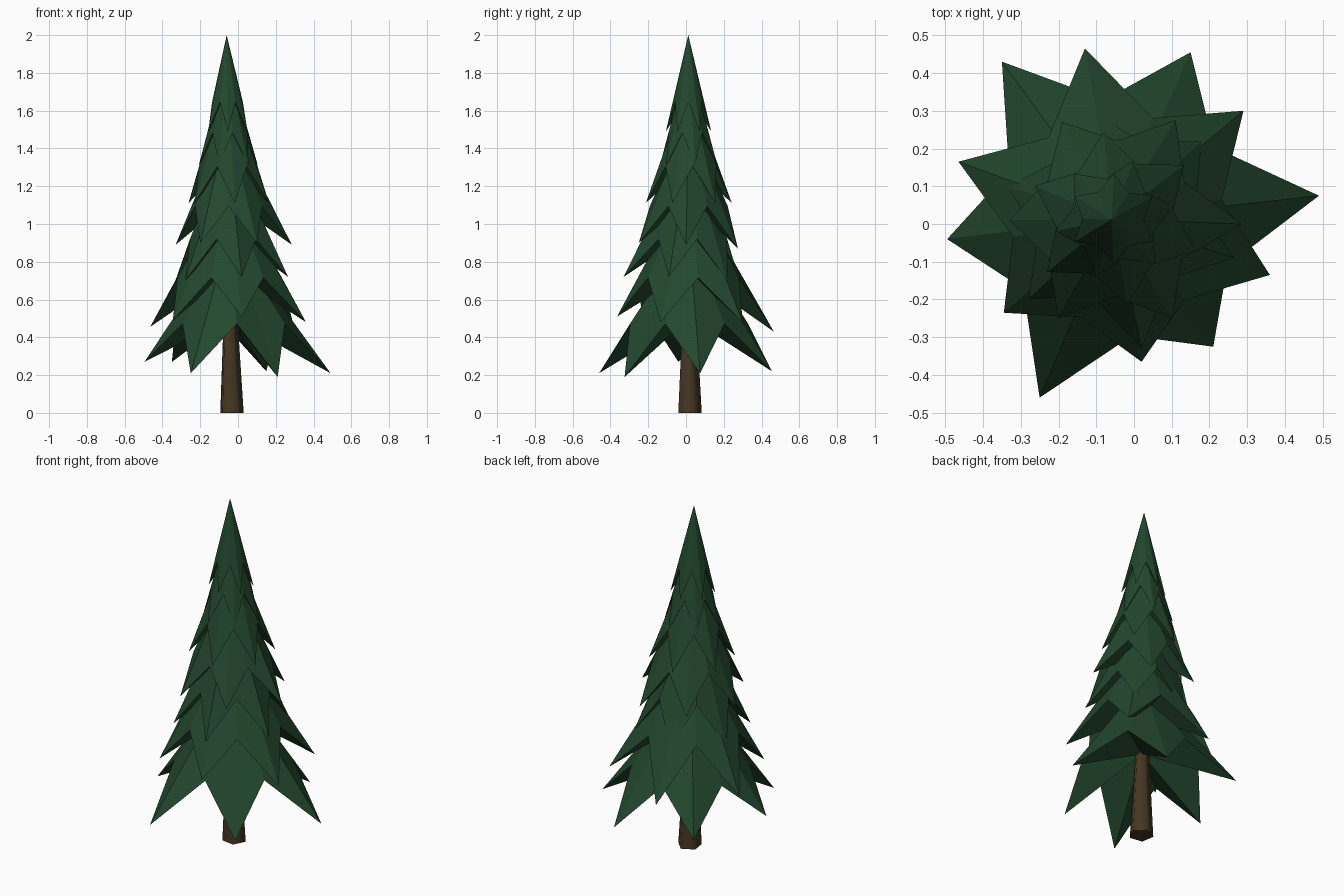
import bpy, bmesh, math
from mathutils import Vector

if "Cube" in bpy.data.objects:
    bpy.data.objects.remove(bpy.data.objects["Cube"], do_unlink=True)


def make_material(name, color):
    mat = bpy.data.materials.new(name)
    mat.use_nodes = True
    mat.diffuse_color = (*color, 1)
    mat.node_tree.nodes["Principled BSDF"].inputs["Base Color"].default_value = (*color, 1)
    return mat


def finish(bm, name, mat):
    bmesh.ops.recalc_face_normals(bm, faces=bm.faces)
    mesh = bpy.data.meshes.new(name)
    bm.to_mesh(mesh)
    bm.free()
    mesh.materials.append(mat)
    obj = bpy.data.objects.new(name, mesh)
    bpy.context.collection.objects.link(obj)
    return obj


def axis(z):
    """Centre line of the slightly leaning tree."""
    return Vector((-0.035 - 0.0125 * z, 0.018 - 0.003 * z, z))


def polar(radius, degrees, z):
    """Point at a distance and angle from the centre line."""
    a = math.radians(degrees)
    return axis(z) + Vector((radius * math.cos(a), radius * math.sin(a), 0))


def tier(name, tips, apex_z, notch_ratio, mat):
    """Pointed skirt: drooping tips, raised notches between them, one apex."""
    bm = bmesh.new()
    low = sum(t.z for t in tips) / len(tips)
    notch_z = low + (apex_z - low) * (1 - notch_ratio) * 0.95
    centre = axis(notch_z)
    radius = sum((t - centre).xy.length for t in tips) / len(tips)
    rim = []
    for i, tip in enumerate(tips):
        a, b = (tip - centre).xy.normalized(), (tips[(i + 1) % len(tips)] - centre).xy.normalized()
        d = (a + b).normalized() * radius * notch_ratio
        rim += [bm.verts.new(tip), bm.verts.new(centre + Vector((d.x, d.y, 0)))]
    top = bm.verts.new(axis(apex_z))
    under = bm.verts.new(axis(notch_z + 0.03))
    for i, v in enumerate(rim):
        w = rim[(i + 1) % len(rim)]
        bm.faces.new((v, w, top))
        bm.faces.new((w, v, under))
    return finish(bm, name, mat)


needles = make_material("needle green", (0.0165, 0.063, 0.027))
bark = make_material("bark brown", (0.06, 0.037, 0.016))

# Trunk: tapered five-sided column
bm = bmesh.new()
loops = [[bm.verts.new(polar(r, 225 + 72 * k, z)) for k in range(5)]
         for z, r in ((0, 0.066), (0.9, 0.018))]
for k in range(5):
    j = (k + 1) % 5
    bm.faces.new((loops[0][k], loops[0][j], loops[1][j], loops[1][k])).smooth = True
for loop in loops:
    bm.faces.new(loop)
trunk = finish(bm, "trunk", bark)
trunk.data.set_sharp_from_angle(angle=math.radians(80))

# Wide, irregular lower tiers: apex height, notch ratio, tips
lower = [
    (0.95, 0.645, [(0.49, 0.075, 0.21), (0.15, 0.455, 0.22), (-0.35, 0.43, 0.27),
                   (-0.495, -0.04, 0.27), (-0.25, -0.46, 0.21), (0.21, -0.325, 0.19)]),
    (1.22, 0.66, [(0.36, -0.135, 0.48), (0.29, 0.30, 0.48), (-0.13, 0.465, 0.43),
                  (-0.465, 0.165, 0.455), (-0.345, -0.235, 0.49), (0.02, -0.365, 0.51)]),
    (1.42, 0.68, [(0.265, -0.09, 0.72), (0.18, 0.22, 0.70), (-0.10, 0.29, 0.68),
                  (-0.335, 0.10, 0.69), (-0.28, -0.20, 0.70), (0.02, -0.33, 0.72)]),
    (1.56, 0.68, [(0.285, 0, 0.89), (0.11, 0.275, 0.87), (-0.19, 0.27, 0.89),
                  (-0.33, 0.01, 0.89), (-0.20, -0.25, 0.90), (0.10, -0.25, 0.90)]),
]
for n, (apex, ratio, tips) in enumerate(lower, 1):
    tier(f"branch_tier_{n}", [Vector(t) for t in tips], apex, ratio, needles)

# Regular upper tiers: offset angle, radius, tip height, apex height
upper = [(38, 0.23, 1.11, 1.75), (12, 0.16, 1.31, 1.88), (30, 0.12, 1.49, 2.0)]
for n, (offset, radius, z, apex) in enumerate(upper, len(lower) + 1):
    tips = [polar(radius, offset + 60 * k, z) for k in range(6)]
    tier(f"branch_tier_{n}", tips, apex, 0.68, needles)
